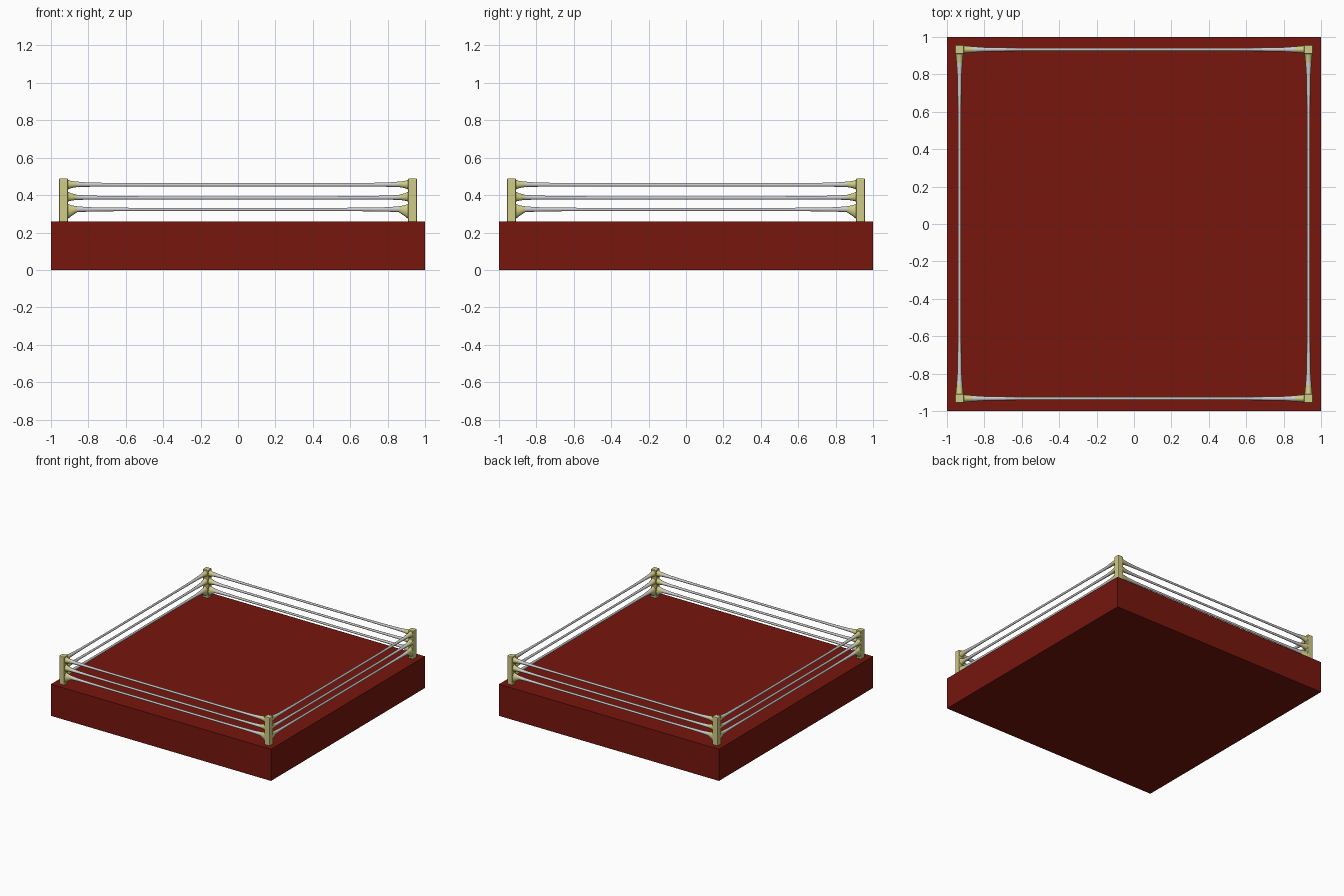
import bpy, bmesh, math
from mathutils import Matrix, Vector

if "Cube" in bpy.data.objects:
    bpy.data.objects.remove(bpy.data.objects["Cube"])


def material(name, color):
    m = bpy.data.materials.new(name)
    m.diffuse_color = (*color, 1)
    m.use_nodes = True
    m.node_tree.nodes["Principled BSDF"].inputs["Base Color"].default_value = m.diffuse_color
    return m


RED = material("red canvas", (0.18, 0.008, 0.004))
CREAM = material("pale yellow", (0.62, 0.60, 0.24))


def finish(bm, name, mat=None, smooth=False):
    bmesh.ops.recalc_face_normals(bm, faces=bm.faces)
    me = bpy.data.meshes.new(name)
    bm.to_mesh(me)
    bm.free()
    ob = bpy.data.objects.new(name, me)
    bpy.context.collection.objects.link(ob)
    if mat:
        me.materials.append(mat)
    if smooth:
        bpy.ops.object.select_all(action='DESELECT')
        bpy.context.view_layer.objects.active = ob
        ob.select_set(True)
        bpy.ops.object.shade_smooth_by_angle(angle=math.radians(50))
    return ob


def box(name, size, loc, mat, bevel=0):
    bm = bmesh.new()
    bmesh.ops.create_cube(bm, size=1, matrix=Matrix.Translation(loc) @ Matrix.Diagonal((*size, 1)))
    if bevel:
        bmesh.ops.bevel(bm, geom=bm.edges[:], offset=bevel, segments=2, affect='EDGES', profile=0.5)
    return finish(bm, name, mat)


def loft(name, stations, turn, mat=None):
    """Elliptical tube along x; station = (x, z low, z high, half width)."""
    bm = bmesh.new()
    n = 10
    rings = []
    for x, lo, hi, w in stations:
        rings.append([bm.verts.new(turn @ Vector((
            x, -EDGE + w * math.cos(2 * math.pi * i / n),
            (lo + hi) / 2 + (hi - lo) / 2 * math.sin(2 * math.pi * i / n)))) for i in range(n)])
    for a, b in zip(rings, rings[1:]):
        for i in range(n):
            bm.faces.new((a[i], a[(i + 1) % n], b[(i + 1) % n], b[i]))
    bm.faces.new(rings[0])
    bm.faces.new(rings[-1])
    return finish(bm, name, mat, True)


EDGE = 0.933

# Platform
box("platform", (2, 2, 0.26), (0, 0, 0.13), RED)

# Corner posts
for sx in (-1, 1):
    for sy in (-1, 1):
        box("corner_post", (0.048, 0.048, 0.235), (sx * EDGE, sy * EDGE, 0.3725), CREAM, 0.006)

# Rope profiles: low and high edges at each distance from the rope middle
XS = (0.92, 0.89, 0.86, 0.80, 0.70, 0.50)
WIDTHS = (0.022, 0.019, 0.016, 0.012, 0.010, 0.008)
ROPES = {
    "top": ((0.425, 0.486), (0.437, 0.476), (0.442, 0.473), (0.444, 0.468), (0.445, 0.466), (0.446, 0.464)),
    "middle": ((0.360, 0.425), (0.370, 0.410), (0.374, 0.402), (0.375, 0.398), (0.376, 0.396), (0.376, 0.394)),
    "bottom": ((0.262, 0.358), (0.287, 0.347), (0.308, 0.341), (0.311, 0.336), (0.313, 0.334), (0.314, 0.332)),
}

# Ropes and their flared pads on all four sides
for k in range(4):
    turn = Matrix.Rotation(k * math.pi / 2, 3, 'Z')
    for level, edges in ROPES.items():
        half = [(x, lo, hi, w) for x, (lo, hi), w in zip(XS, edges, WIDTHS)]
        mirrored = [(-x, lo, hi, w) for x, lo, hi, w in half]
        loft(level + "_rope", mirrored[2:] + half[:1:-1], turn)
        loft(level + "_pad_right", half[:3], turn, CREAM)
        loft(level + "_pad_left", mirrored[:3], turn, CREAM)
